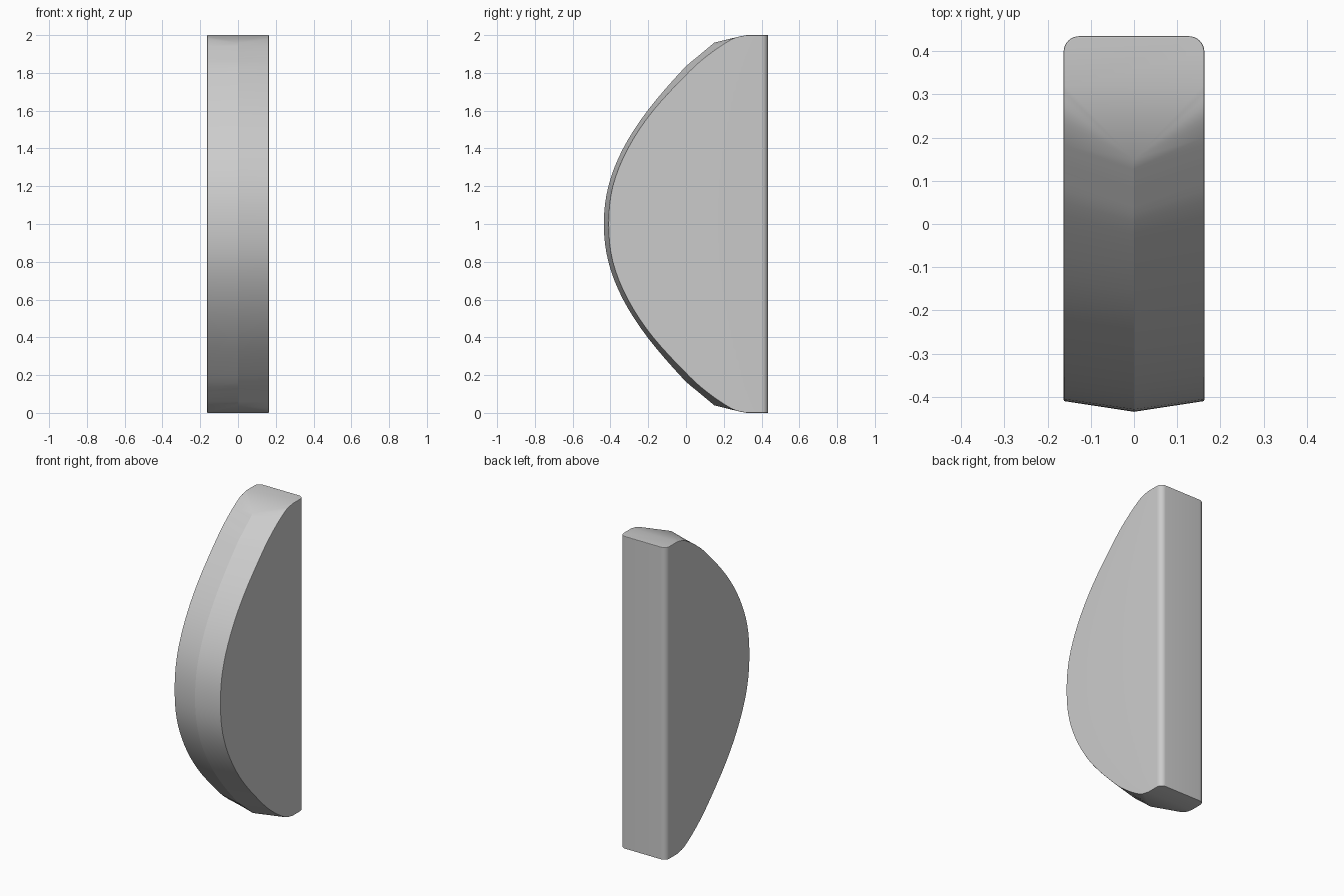
import bpy, bmesh, math

if "Cube" in bpy.data.objects:
    bpy.data.objects.remove(bpy.data.objects["Cube"])

HALF_W, BACK_Y, RADIUS = 0.163, 0.435, 0.036
# Upper half profiles (y, z): side edge and the centre ridge in front of it
SIDE = [(-0.41, 1), (-0.388, 1.2), (-0.308, 1.4), (-0.175, 1.6), (0.02, 1.81),
        (0.12, 1.897), (0.2, 1.953), (0.26, 1.986), (0.32, 2.0)]
RIDGE = [(-0.435, 1), (-0.411, 1.2), (-0.333, 1.4), (-0.2, 1.605), (-0.022, 1.812),
         (0.06, 1.885), (0.15, 1.96)]


def smooth(points, steps=4):
    """Catmull-Rom curve through points, symmetric about z = 1 at its start."""
    y, z = points[1]
    end = points[-1]
    prev = points[-2]
    p = [(y, 2 - z)] + points + [(2 * end[0] - prev[0], 2 * end[1] - prev[1])]
    out = []
    for i in range(1, len(p) - 2):
        for s in range(steps):
            t = s / steps
            out.append(tuple(0.5 * (2 * p[i][k] + (p[i + 1][k] - p[i - 1][k]) * t
                       + (2 * p[i - 1][k] - 5 * p[i][k] + 4 * p[i + 1][k] - p[i + 2][k]) * t * t
                       + (3 * p[i][k] - p[i - 1][k] - 3 * p[i + 1][k] + p[i + 2][k]) * t ** 3)
                       for k in (0, 1)))
    return out + [end]


def full(half):
    return [(y, 2 - z) for y, z in reversed(half[1:])] + half


side, ridge = smooth(SIDE), smooth(RIDGE)
# The ridge stops early: remaining side points fan into its tip
ridge += [ridge[-1]] * (len(side) - len(ridge))
side, ridge = full(side), full(ridge)

# Rounded back corner, as (x, y) from the right side to the back
corner = []
for i in range(9):
    a = math.pi / 2 * i / 8
    corner.append((HALF_W - RADIUS + RADIUS * math.cos(a),
                   BACK_Y - RADIUS + RADIUS * math.sin(a)))
back = corner + [(-x, y) for x, y in reversed(corner)]

# Stack the cross sections: ridge, right edge, back, left edge
bm = bmesh.new()
rows = []
for (sy, sz), (ry, rz) in zip(side, ridge):
    loop = [(0, ry, rz), (HALF_W, sy, sz)]
    loop += [(x, y, sz) for x, y in back] + [(-HALF_W, sy, sz)]
    rows.append([bm.verts.new(co) for co in loop])
n = len(rows[0])
for low, high in zip(rows, rows[1:]):
    for i in range(n):
        j = (i + 1) % n
        bm.faces.new((low[i], low[j], high[j], high[i]))
# End caps with the sloping triangle at the ridge tip
for row in (rows[0], rows[-1]):
    bm.faces.new(row[1:])
    bm.faces.new((row[0], row[1], row[-1]))
bmesh.ops.remove_doubles(bm, verts=bm.verts, dist=1e-5)
bmesh.ops.recalc_face_normals(bm, faces=bm.faces)

# Slight softening of the sharp rims
rims = [e for e in bm.edges
        if len(e.link_faces) == 2 and e.calc_face_angle(0) > math.radians(40)]
bmesh.ops.bevel(bm, geom=rims, offset=0.005, segments=2, profile=0.5,
                affect='EDGES', clamp_overlap=True)

mesh = bpy.data.meshes.new("curved_block")
bm.to_mesh(mesh)
bm.free()
block = bpy.data.objects.new("curved_block", mesh)
bpy.context.collection.objects.link(block)

grey = bpy.data.materials.new("light grey")
grey.diffuse_color = (0.6, 0.6, 0.6, 1)
grey.use_nodes = True
grey.node_tree.nodes["Principled BSDF"].inputs["Base Color"].default_value = grey.diffuse_color
mesh.materials.append(grey)

bpy.context.view_layer.objects.active = block
block.select_set(True)
bpy.ops.object.shade_smooth_by_angle(angle=math.radians(14))
